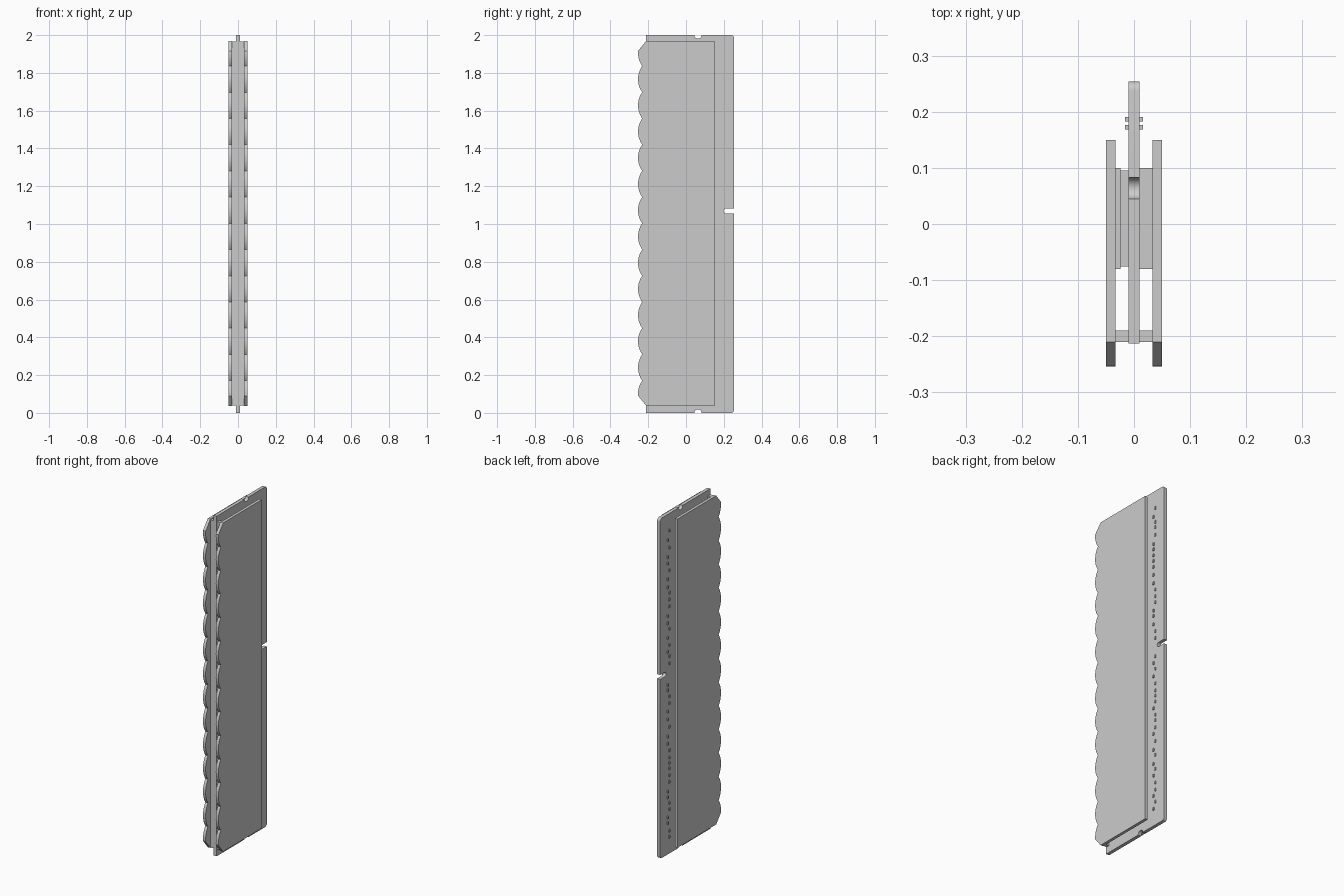
import bpy, bmesh, math, random

if "Cube" in bpy.data.objects:
    bpy.data.objects.remove(bpy.data.objects["Cube"])

grey = bpy.data.materials.new("light_grey")
grey.use_nodes = True
grey.diffuse_color = (0.6, 0.6, 0.6, 1)
grey.node_tree.nodes["Principled BSDF"].inputs["Base Color"].default_value = (0.6, 0.6, 0.6, 1)


def finish(name, bm):
    bmesh.ops.recalc_face_normals(bm, faces=bm.faces)
    mesh = bpy.data.meshes.new(name)
    bm.to_mesh(mesh)
    bm.free()
    obj = bpy.data.objects.new(name, mesh)
    bpy.context.collection.objects.link(obj)
    mesh.materials.append(grey)
    return obj


def plate(name, outline, x0, x1):
    """Extrude a (y, z) outline from x0 to x1."""
    bm = bmesh.new()
    face = bm.faces.new([bm.verts.new((x0, y, z)) for y, z in outline])
    new = bmesh.ops.extrude_face_region(bm, geom=[face])["geom"]
    bmesh.ops.translate(bm, vec=(x1 - x0, 0, 0),
                        verts=[v for v in new if isinstance(v, bmesh.types.BMVert)])
    obj = finish(name, bm)
    bpy.ops.object.select_all(action='DESELECT')
    obj.select_set(True)
    bpy.context.view_layer.objects.active = obj
    bpy.ops.object.shade_smooth_by_angle(angle=math.radians(30))
    return obj


def add_box(bm, x0, x1, y0, y1, z0, z1):
    verts = bmesh.ops.create_cube(bm, size=1)["verts"]
    bmesh.ops.scale(bm, vec=(x1 - x0, y1 - y0, z1 - z0), verts=verts)
    bmesh.ops.translate(bm, vec=((x0 + x1) / 2, (y0 + y1) / 2, (z0 + z1) / 2), verts=verts)


def boxes(name, items):
    bm = bmesh.new()
    for item in items:
        add_box(bm, *item)
    return finish(name, bm)


def arc(y, z, r, a0, a1, steps=10):
    angles = [math.radians(a0 + (a1 - a0) * i / steps) for i in range(steps + 1)]
    return [(y + r * math.cos(a), z + r * math.sin(a)) for a in angles]


# Circuit board with rounded rear corners, key slot and end notches
FRONT, BACK = -0.213, 0.254
board = [(FRONT, 0)]
board += arc(0.064, 0, 0.019, 180, 0)
board += arc(BACK - 0.016, 0.016, 0.016, -90, 0, 6)
board += [(BACK, 1.056)] + arc(0.212, 1.069, 0.013, 270, 90) + [(BACK, 1.082)]
board += arc(BACK - 0.016, 1.984, 0.016, 0, 90, 6)
board += arc(0.064, 2, 0.019, 0, -180)
board += [(FRONT, 2)]
plate("circuit_board", board, -0.01, 0.01)

# Heat spreaders with a scalloped front edge
BOTTOM, TOP, PITCH, COUNT = 0.037, 1.97, 0.1388, 14
MIDDLE = (BOTTOM + TOP) / 2
VALLEY, DEPTH = -0.232, 0.022
radius = (PITCH ** 2 / 4 + DEPTH ** 2) / (2 * DEPTH)
half = math.degrees(math.asin(PITCH / 2 / radius))
spreader = [(0.15, BOTTOM), (0.15, TOP), (-0.21, TOP)]
for i in range(COUNT):
    z = MIDDLE + ((COUNT - 1) / 2 - i) * PITCH
    a0, a1 = 180 - half, 180 + half
    if i == 0:
        a0 = 180 - half * 0.15
    if i == COUNT - 1:
        a1 = 180 + half * 0.15
    points = arc(VALLEY - DEPTH + radius, z, radius, a0, a1)
    spreader += points if i == 0 else points[1:]
spreader.append((-0.21, BOTTOM))
for side, sign in (("left", 1), ("right", -1)):
    plate(side + "_heat_spreader", spreader, sign * 0.033, sign * 0.05)
    # Spacer along the front edge, between board and spreader
    xs = sorted((sign * 0.01, sign * 0.033))
    boxes(side + "_front_spacer", [(*xs, -0.21, -0.19, 0.04, 1.967)])

# Memory chips on one face, thermal pads on both
chip_z = [MIDDLE + (i - 3.5) * 0.235 for i in range(8)]
boxes("memory_chips", [(-0.024, -0.01, -0.076, 0.095, z - 0.06, z + 0.06) for z in chip_z])
boxes("right_thermal_pad", [(-0.033, -0.024, -0.08, 0.1, 0.06, 1.945)])
boxes("left_thermal_pad", [(0.01, 0.033, -0.08, 0.1, 0.06, 1.945)])

# Two staggered rows of tiny components along the rear edge
random.seed(4)
for side, sign in (("left", 1), ("right", -1)):
    xs = sorted((sign * 0.01, sign * 0.016))
    items = []
    z = 0.1
    while z < 1.91:
        if abs(z - 1.069) > 0.04:
            y = random.choice((0.172, 0.187))
            items.append((*xs, y - 0.004, y + 0.004, z - 0.008, z + 0.008))
        z += random.uniform(0.03, 0.052)
    boxes(side + "_components", items)
